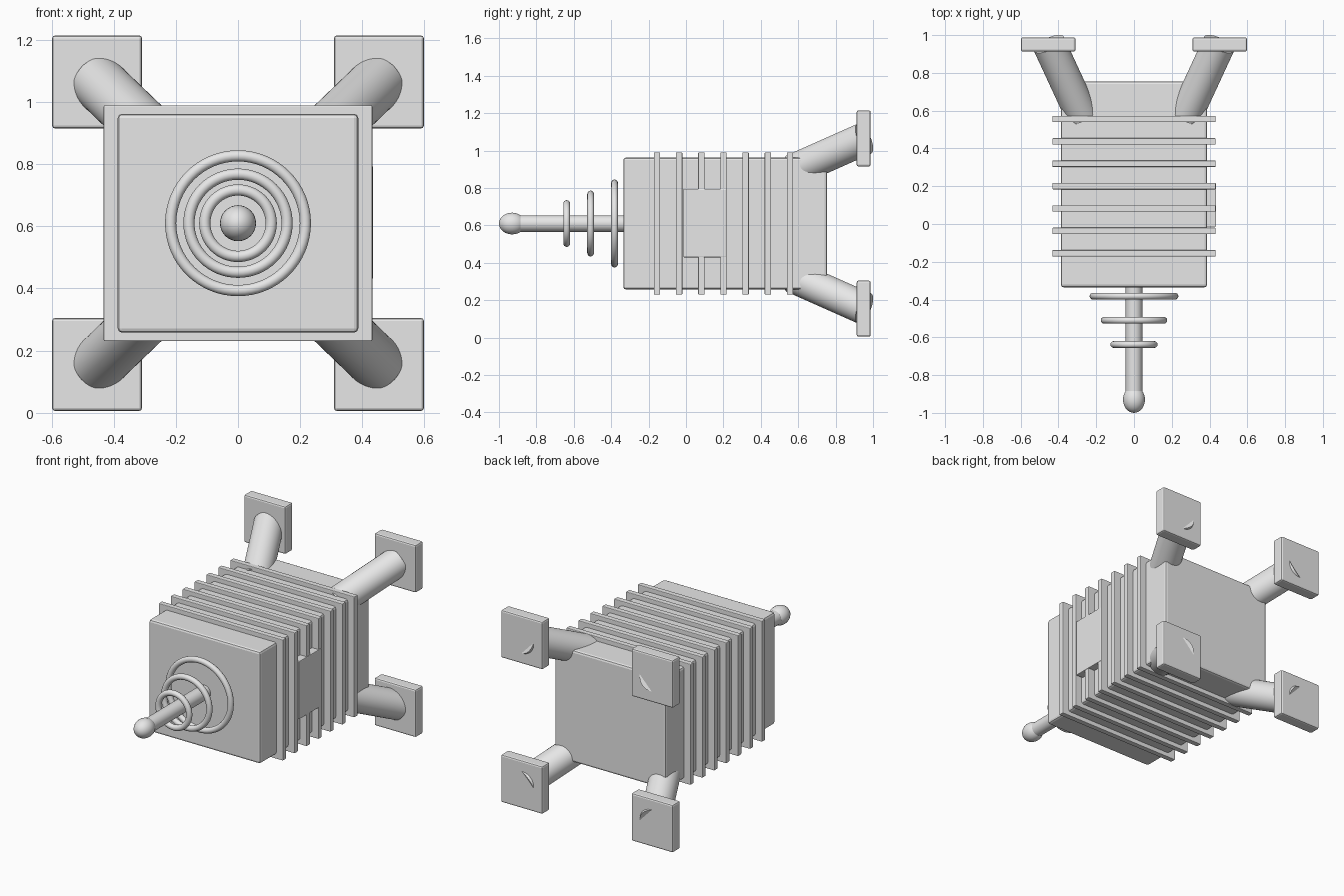
import bpy
import math
from mathutils import Vector

cube = bpy.data.objects.get("Cube")
if cube:
    bpy.data.objects.remove(cube, do_unlink=True)

MID_Z = 0.61

grey = bpy.data.materials.new("plain grey")
grey.use_nodes = True
grey.diffuse_color = (0.8, 0.8, 0.8, 1)
grey.node_tree.nodes["Principled BSDF"].inputs["Base Color"].default_value = (0.8, 0.8, 0.8, 1)


def finish(name, smooth=False):
    obj = bpy.context.object
    obj.name = name
    obj.data.materials.append(grey)
    if smooth:
        bpy.ops.object.shade_smooth_by_angle(angle=math.radians(40))
    return obj


def box(name, center, size, bevel):
    bpy.ops.mesh.primitive_cube_add(size=1, location=center)
    bpy.context.object.scale = size
    bpy.ops.object.transform_apply(location=False, rotation=False, scale=True)
    obj = finish(name)
    mod = obj.modifiers.new("edge bevel", "BEVEL")
    mod.width = bevel
    mod.segments = 2
    return obj


def tube(name, start, end, radius):
    start, end = Vector(start), Vector(end)
    axis = end - start
    bpy.ops.mesh.primitive_cylinder_add(vertices=48, radius=radius, depth=axis.length,
                                        location=(start + end) / 2)
    bpy.context.object.rotation_euler = axis.to_track_quat("Z", "Y").to_euler()
    return finish(name, True)


# Main body with cooling ribs and a side panel
box("body", (0, 0.21, MID_Z), (0.775, 1.09, 0.705), 0.014)
for i in range(7):
    box(f"rib_{i + 1}", (0, -0.155 + i * 0.1185, MID_Z), (0.865, 0.034, 0.76), 0.004)
box("side_panel", (0.405, 0.1, 0.612), (0.06, 0.228, 0.365), 0.004)

# Front rod with rings and a rounded tip
tube("rod", (0, -0.3, MID_Z), (0, -0.9, MID_Z), 0.044)
for i, (y, outer) in enumerate([(-0.382, 0.235), (-0.51, 0.176), (-0.638, 0.125)]):
    bpy.ops.mesh.primitive_torus_add(major_segments=64, minor_segments=16,
                                     major_radius=outer - 0.018, minor_radius=0.018,
                                     location=(0, y, MID_Z), rotation=(math.pi / 2, 0, 0))
    finish(f"ring_{i + 1}", True)
bpy.ops.mesh.primitive_uv_sphere_add(segments=32, ring_count=16, radius=1,
                                     location=(0, -0.93, MID_Z), rotation=(math.pi / 2, 0, 0))
bpy.context.object.scale = (0.058, 0.058, 0.07)
finish("rod_tip", True)

# Four splayed legs with square feet
for side, sx in (("left", 1), ("right", -1)):
    for level, sz in (("upper", 1), ("lower", -1)):
        tube(f"{level}_{side}_leg", (sx * 0.275, 0.575, MID_Z + sz * 0.285),
             (sx * 0.45, 0.953, MID_Z + sz * 0.453), 0.088)
        box(f"{level}_{side}_foot", (sx * 0.454, 0.95, MID_Z + sz * 0.455),
            (0.29, 0.075, 0.3), 0.01)
